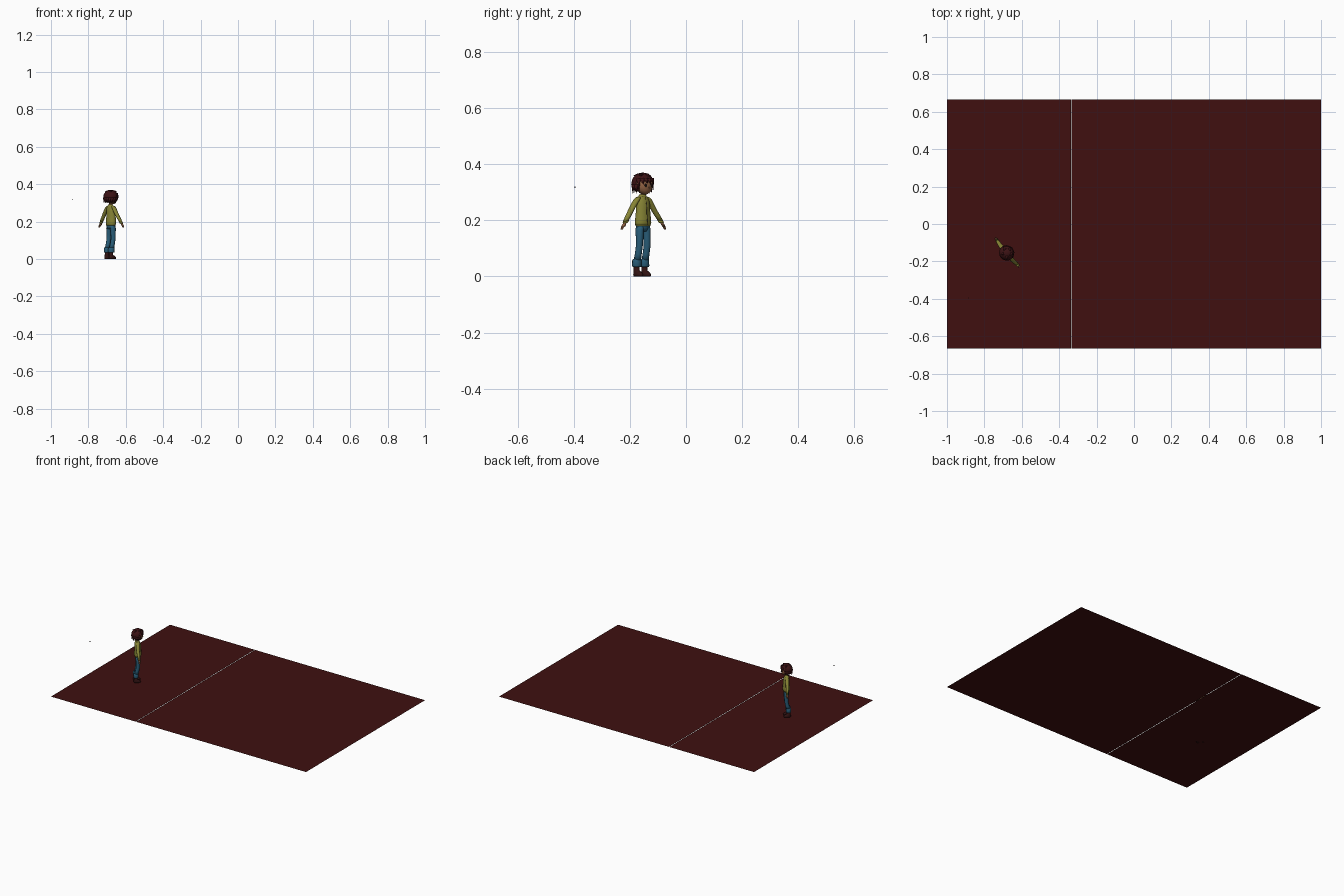
import bpy, bmesh
from math import sin, cos, pi, radians
from mathutils import Matrix, Vector

if "Cube" in bpy.data.objects:
    bpy.data.objects.remove(bpy.data.objects["Cube"])


def material(name, r, g, b):
    m = bpy.data.materials.new(name)
    m.diffuse_color = (r, g, b, 1)
    m.use_nodes = True
    m.node_tree.nodes["Principled BSDF"].inputs["Base Color"].default_value = m.diffuse_color
    return m


FLOOR = material("dark_red_floor", 0.05, 0.005, 0.005)
HAIR = material("dark_hair", 0.045, 0.006, 0.007)
OLIVE = material("olive_cloth", 0.24, 0.23, 0.035)
DENIM = material("denim", 0.022, 0.11, 0.19)
SKIN = material("skin", 0.30, 0.13, 0.06)
SHOE = material("dark_shoe", 0.03, 0.006, 0.006)
BLACK = material("black", 0.01, 0.006, 0.006)

# The figure is modelled facing local +y, then turned and placed on the floor
PLACE = Matrix.Translation((-0.679, -0.153, 0)) @ Matrix.Rotation(radians(-50), 4, 'Z')


def finish(bm, name, mat, world=PLACE, smooth=True):
    bmesh.ops.recalc_face_normals(bm, faces=bm.faces)
    me = bpy.data.meshes.new(name)
    for f in bm.faces:
        f.smooth = smooth
    bm.to_mesh(me)
    bm.free()
    me.materials.append(mat)
    ob = bpy.data.objects.new(name, me)
    ob.matrix_world = world
    bpy.context.collection.objects.link(ob)
    return ob


def loft(name, rings, mat, sides=14):
    """Closed skin through horizontal elliptical rings (x, y, z, rx, ry)."""
    bm = bmesh.new()
    loops = []
    for x, y, z, rx, ry in rings:
        loops.append([bm.verts.new((x + rx * cos(2 * pi * i / sides),
                                    y + ry * sin(2 * pi * i / sides), z)) for i in range(sides)])
    for a, b in zip(loops, loops[1:]):
        for i in range(sides):
            j = (i + 1) % sides
            bm.faces.new((a[i], a[j], b[j], b[i]))
    bm.faces.new(loops[0])
    bm.faces.new(loops[-1])
    return finish(bm, name, mat)


def ball(name, c, r, mat, seg=20, rot=Matrix()):
    bm = bmesh.new()
    bmesh.ops.create_uvsphere(bm, u_segments=seg, v_segments=seg // 2, radius=1)
    bm.transform(Matrix.Translation(c) @ rot @ Matrix.Diagonal((*r, 1)))
    return finish(bm, name, mat)


def spike(name, base, tip, width, thick, mat):
    """Flattened pointed lock from base to tip."""
    base, tip = Vector(base), Vector(tip)
    d = tip - base
    bm = bmesh.new()
    bmesh.ops.create_cone(bm, segments=6, radius1=1, radius2=0.05, depth=1, cap_ends=True)
    out = Vector((base.x, base.y, 0)).normalized()
    zax = d.normalized()
    xax = out.cross(zax).normalized()
    yax = zax.cross(xax)
    rot = Matrix((xax, yax, zax)).transposed().to_4x4()
    bm.transform(Matrix.Translation((base + tip) / 2) @ rot @ Matrix.Diagonal((width, thick, d.length, 1)))
    return finish(bm, name, mat)


# Floor of six flat tiles with hairline seams
T = 2 / 3
for i in range(3):
    for j in range(2):
        x0, x1 = -1 + i * T, -1 + (i + 1) * T
        y0, y1 = -T + j * T, -T + (j + 1) * T
        if i == 0:
            x1 -= 0.003
        bm = bmesh.new()
        bm.faces.new([bm.verts.new(p) for p in ((x0, y0, 0), (x1, y0, 0), (x1, y1, 0), (x0, y1, 0))])
        finish(bm, "floor_tile", FLOOR, Matrix(), False)

# Tiny floating marker
bm = bmesh.new()
bmesh.ops.create_cube(bm, size=0.004)
finish(bm, "floating_marker", BLACK, Matrix.Translation((-0.884, -0.395, 0.318)), False)

# Jacket, hem, collar and zip
loft("jacket", [(0, -.001, .183, .031, .022), (0, 0, .190, .033, .024), (0, 0, .205, .032, .023),
                (0, 0, .230, .029, .021), (0, -.001, .255, .028, .021), (0, -.002, .272, .026, .018),
                (0, -.003, .284, .020, .014), (0, -.003, .289, .011, .010)], OLIVE, 18)
loft("jacket_hem", [(0, -.001, .179, .030, .021), (0, -.001, .188, .031, .022)], OLIVE, 18)
loft("collar", [(0, -.003, .281, .017, .014), (0, -.003, .292, .013, .012)], OLIVE)
loft("jacket_zip", [(0, .0225, .184, .001, .001), (0, .0235, .200, .001, .001),
                    (0, .0205, .235, .001, .001), (0, .0200, .255, .001, .001),
                    (0, .0110, .284, .001, .001)], BLACK, 6)
loft("hips", [(0, -.002, .160, .020, .014), (0, -.001, .172, .028, .018), (0, -.001, .190, .028, .019)], DENIM)
loft("neck", [(0, -.002, .282, .009, .009), (0, -.001, .304, .009, .009)], SKIN, 10)

for s in (-1, 1):
    # Arms
    loft("sleeve", [(s * .018, -.002, .284, .006, .009), (s * .026, -.002, .276, .011, .012),
                    (s * .040, -.003, .256, .012, .012), (s * .053, -.003, .237, .011, .011),
                    (s * .068, -.001, .216, .011, .010), (s * .082, .001, .196, .010, .009)], OLIVE, 12)
    loft("sleeve_cuff", [(s * .079, .001, .199, .0095, .0095), (s * .085, .001, .190, .009, .009)], OLIVE, 12)
    loft("hand", [(s * .084, .001, .193, .005, .005), (s * .090, .002, .185, .006, .007),
                  (s * .096, .002, .177, .005, .007)], SKIN, 10)
    for k in range(4):
        y = -.003 + k * .0032
        loft("finger", [(s * .094, y, .180, .002, .0017), (s * .099, y, .172, .002, .0016),
                        (s * .101, y, .167, .001, .001)], SKIN, 6)
    loft("thumb", [(s * .088, .007, .187, .002, .002), (s * .090, .012, .178, .0015, .0015)], SKIN, 6)

    # Legs with rolled cuffs
    loft("trouser_leg", [(s * .013, -.001, .183, .013, .016), (s * .016, 0, .165, .014, .016),
                         (s * .017, .001, .135, .013, .014), (s * .018, .001, .110, .012, .013),
                         (s * .018, -.005, .080, .012, .013), (s * .018, -.011, .055, .013, .014)], DENIM)
    loft("trouser_cuff", [(s * .018, -.013, .034, .015, .015), (s * .018, -.013, .038, .017, .017),
                          (s * .018, -.013, .056, .0165, .017), (s * .018, -.012, .062, .014, .015)], DENIM)

    # Shoes
    loft("shoe", [(s * .018, -.005, 0, .011, .022), (s * .018, -.005, .007, .0125, .024),
                  (s * .018, -.008, .014, .012, .020), (s * .018, -.014, .021, .010, .012),
                  (s * .018, -.014, .038, .010, .011)], SHOE)

    # Ears and eyes
    ball("ear", (s * .033, -.002, .324), (.004, .005, .008), SKIN, 10)
    ball("eye", (s * .013, .031, .325), (.005, .003, .006), BLACK, 10)

# Head and nose
loft("head", [(0, .010, .293, .007, .009), (0, .008, .298, .017, .018), (0, .006, .306, .026, .025),
              (0, .003, .318, .032, .031), (0, .001, .332, .034, .034), (0, -.001, .348, .031, .031),
              (0, -.002, .360, .020, .021)], SKIN, 20)
spike("nose", (0, .032, .317), (0, .039, .315), .003, .003, SKIN)

# Hair cap, opened over the face and nape
bm = bmesh.new()
bmesh.ops.create_uvsphere(bm, u_segments=28, v_segments=18, radius=1)
bm.transform(Matrix.Translation((0, -.002, .332)) @ Matrix.Diagonal((.040, .039, .038, 1)))
gone = [f for f in bm.faces
        if (c := f.calc_center_median()).z < .303 or (c.y > .010 and c.z < .341)]
bmesh.ops.delete(bm, geom=gone, context='FACES')
cap = finish(bm, "hair_cap", HAIR)
mod = cap.modifiers.new("thickness", 'SOLIDIFY')
mod.thickness = 0.003

# Fringe locks across the forehead, then longer locks round the sides and back
for k in range(7):
    a = radians(90 - 66 + k * 22)
    drop = .325 if k % 2 else .330
    if k in (0, 6):
        drop = .308
    spike("fringe_lock", (.036 * cos(a), .036 * sin(a) - .002, .350),
          (.040 * cos(a + .12), .039 * sin(a + .12), drop), .009, .004, HAIR)
for k in range(11):
    a = radians(170 + k * 20)
    spike("back_lock", (.037 * cos(a), .036 * sin(a) - .002, .328),
          (.036 * cos(a), .036 * sin(a) - .002, .298 - .003 * (k % 2)), .010, .005, HAIR)
for k in range(5):
    a = radians(30 + k * 72)
    spike("crown_lock", (.018 * cos(a), .018 * sin(a), .362),
          (.036 * cos(a), .036 * sin(a), .358), .010, .006, HAIR)
